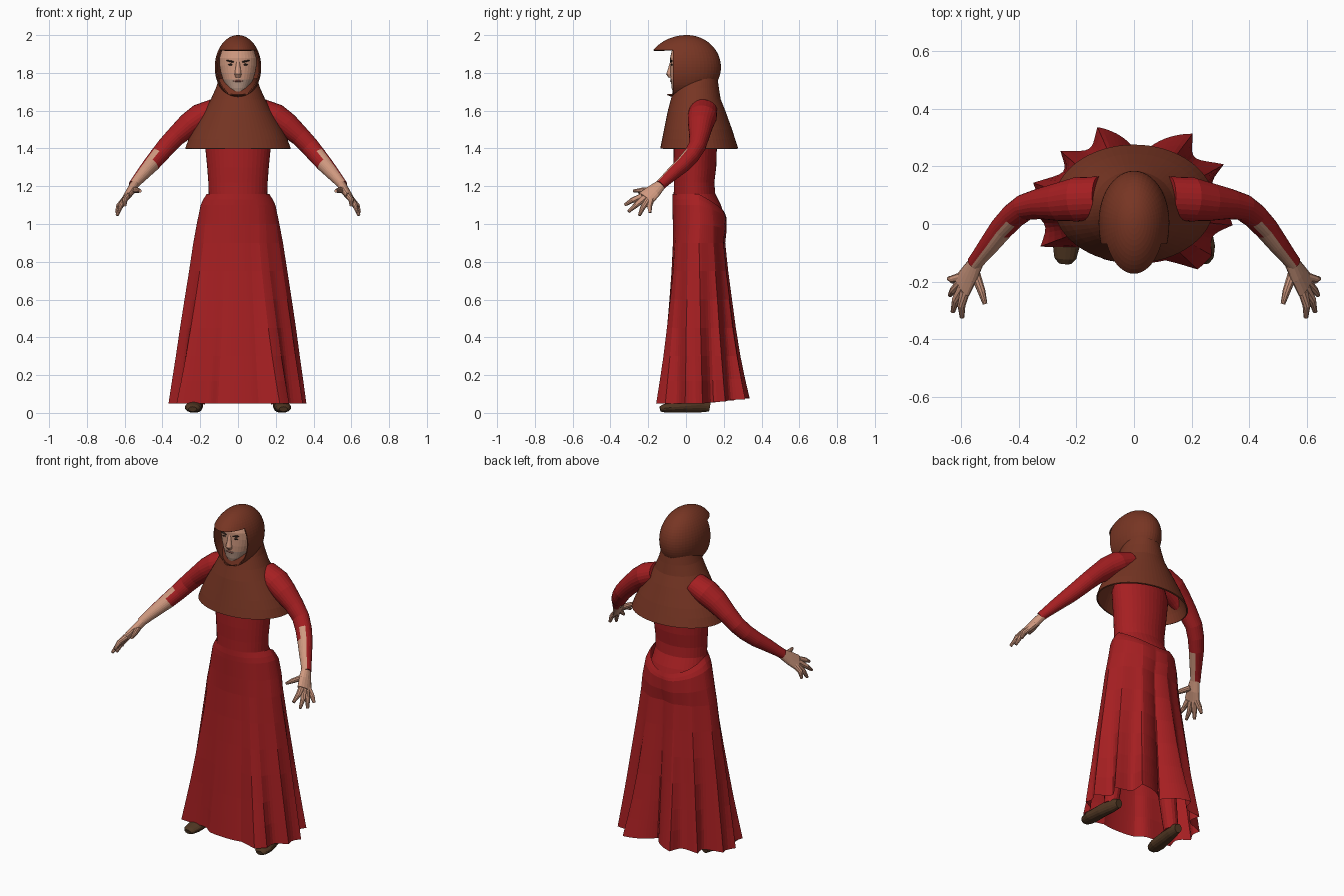
import bpy, bmesh, math
from mathutils import Vector

if "Cube" in bpy.data.objects:
    bpy.data.objects.remove(bpy.data.objects["Cube"], do_unlink=True)


def material(name, rgb):
    m = bpy.data.materials.new(name)
    m.use_nodes = True
    m.diffuse_color = (*rgb, 1)
    m.node_tree.nodes["Principled BSDF"].inputs["Base Color"].default_value = (*rgb, 1)
    return m


RED = material("red cloth", (0.38, 0.0135, 0.0155))
BROWN = material("brown hood cloth", (0.185, 0.036, 0.017))
SKIN = material("skin", (0.63, 0.32, 0.215))
STUBBLE = material("grey stubble", (0.46, 0.30, 0.23))
LEATHER = material("dark leather", (0.078, 0.037, 0.016))
DARK = material("dark hair", (0.03, 0.018, 0.014))
LIP = material("lips", (0.36, 0.13, 0.10))
Y, Z = Vector((0, 1, 0)), Vector((0, 0, 1))
parts = []


def finish(name, bm, mats, mirror=False, thick=0):
    bmesh.ops.recalc_face_normals(bm, faces=bm.faces)
    mesh = bpy.data.meshes.new(name)
    bm.to_mesh(mesh)
    bm.free()
    for m in mats:
        mesh.materials.append(m)
    ob = bpy.data.objects.new(name, mesh)
    bpy.context.collection.objects.link(ob)
    if mirror:
        ob.modifiers.new("Mirror", "MIRROR")
    if thick:
        s = ob.modifiers.new("Thickness", "SOLIDIFY")
        s.thickness, s.offset = thick, -1
    parts.append(ob)


def skin_rings(rings, cap=True):
    """Join rings of points into one surface."""
    bm = bmesh.new()
    rows = [[bm.verts.new(p) for p in ring] for ring in rings]
    for lo, hi in zip(rows, rows[1:]):
        for i in range(len(lo)):
            j = (i + 1) % len(lo)
            bm.faces.new((lo[i], lo[j], hi[j], hi[i]))
    if cap:
        bm.faces.new(rows[0])
        bm.faces.new(rows[-1])
    bmesh.ops.recalc_face_normals(bm, faces=bm.faces)
    return bm


def tube(pts, sides=20, ref=Y, upright=False, cap=True):
    """Elliptical sections (x, y, z, a, b) along a path."""
    rings = []
    for i, (x, y, z, a, b) in enumerate(pts):
        t = Z
        if not upright:
            p, q = pts[max(i - 1, 0)], pts[min(i + 1, len(pts) - 1)]
            t = (Vector(q[:3]) - Vector(p[:3])).normalized()
        u = ref.cross(t).normalized()
        v = t.cross(u)
        angles = [math.tau * k / sides for k in range(sides)]
        rings.append([Vector((x, y, z)) + u * a * math.cos(k) + v * b * math.sin(k) for k in angles])
    return skin_rings(rings, cap)


def column(rows, sides=40, cap=True):
    """Upright loft from rows of (z, half width, centre y, half depth)."""
    return tube([(0, cy, z, rx, ry) for z, rx, cy, ry in rows], sides, upright=True, cap=cap)


def ball(name, loc, size, mat, tilt=0, mirror=False):
    bm = bmesh.new()
    bmesh.ops.create_uvsphere(bm, u_segments=16, v_segments=8, radius=1)
    for v in bm.verts:
        x, y, z = (c * s for c, s in zip(v.co, size))
        v.co = Vector((x, y, z + x * tilt)) + Vector(loc)
    finish(name, bm, [mat], mirror)


# Skirt: folds run between hem peaks (degrees, reach, depth of the valley after)
PEAKS = [(-15, .355, .06), (0, .362, .2), (21, .335, .2), (48, .305, .5), (117, .28, .2), (147, .305, .2),
         (171, .355, .06), (186, .37, .12), (207, .365, .2), (243, .235, .06), (297, .24, .04),
         (312, .33, 0), (324, .335, .12)]
CLEFT = (48, 117)


def hem_reach(deg):
    for k, (a, r, depth) in enumerate(PEAKS):
        b, r2, _ = PEAKS[(k + 1) % len(PEAKS)]
        u = ((deg - a) % 360) / ((b - a) % 360)
        if u < 1:
            valley = 1 - abs(2 * u - 1) if a == CLEFT[0] else math.sin(math.pi * u)
            return (r + (r2 - r) * u) * (1 - depth * valley)


def oval(ang, rx, ry):
    return 1 / math.hypot(math.cos(ang) / rx, math.sin(ang) / ry)


# rows: height, half width, front y, back y, fold strength, back dip
SKIRT = [(1.16, .165, -.07, .20, 0, .09), (1.13, .184, -.072, .21, .01, .08), (1.1, .198, -.072, .216, .03, .065),
         (1.0, .219, -.07, .218, .07, .03), (.9, .238, -.07, .208, .14, 0), (.75, .261, -.078, .222, .25, 0),
         (.6, .284, -.09, .24, .38, 0), (.45, .306, -.104, .258, .52, 0), (.3, .326, -.118, .28, .68, 0),
         (.17, .344, -.132, .3, .84, -.015), (.05, .36, -.145, .32, 1, -.03)]
rings = []
for z, rx, front, back, fold, dip in SKIRT:
    ring = []
    for deg in range(0, 360, 3):
        ang = math.radians(deg)
        pleat = hem_reach(deg) / oval(ang, .36, .2325)
        strength = fold ** (.6 if CLEFT[0] < deg < CLEFT[1] else 1)
        r = oval(ang, rx, (back - front) / 2) * (1 + (pleat - 1) * strength)
        s = math.sin(ang)
        ring.append((r * math.cos(ang), (front + back) / 2 + r * s, z - dip * max(0, s)))
    rings.append(ring)
finish("skirt", skin_rings(rings, cap=False), [RED])

# Body under the cape, and trouser legs
finish("torso", column([(.98, .15, .06, .1), (1.06, .17, .066, .133), (1.1, .165, .058, .127),
                        (1.16, .155, .045, .11), (1.22, .157, .043, .107), (1.3, .163, .047, .113),
                        (1.45, .178, .05, .115), (1.6, .13, .06, .08)]), [RED])
finish("legs", tube([(.09, .07, 1.02, .075, .08), (.15, .06, .55, .06, .065), (.215, .06, .05, .04, .042)],
                    16), [RED], True)

# Shoes
finish("shoes", tube([(.212, .125, .033, .022, .026), (.217, .07, .042, .033, .04), (.228, 0, .036, .038, .034),
                      (.236, -.08, .029, .046, .028), (.239, -.12, .024, .038, .021),
                      (.24, -.137, .02, .022, .013)], 16, Z), [LEATHER], True)

# Arms: sleeve with a bare strip along the inner forearm
bm = tube([(.12, .09, 1.605, .06, .075), (.2, .086, 1.567, .07, .077), (.26, .077, 1.525, .064, .067),
           (.33, .07, 1.463, .053, .053), (.38, .058, 1.41, .05, .046), (.42, .028, 1.362, .047, .044),
           (.46, -.015, 1.315, .043, .041), (.5, -.067, 1.27, .036, .036), (.53, -.105, 1.235, .03, .031),
           (.555, -.137, 1.205, .026, .028)], 24)
inner = Vector((-.75, -.6, .1))
for f in bm.faces:
    f.material_index = int(f.calc_center_median().x > .43 and f.normal.dot(inner) > 0)
finish("arms", bm, [RED, SKIN], True)

# Hands
finish("palms", tube([(.545, -.127, 1.213, .024, .027), (.57, -.172, 1.172, .023, .041),
                      (.597, -.215, 1.135, .017, .05)], 16), [SKIN], True)
FINGERS = {"thumb": ((.553, -.17, 1.18), (.53, -.235, 1.178), (.518, -.278, 1.175)),
           "index_finger": ((.588, -.235, 1.145), (.6, -.285, 1.125), (.598, -.325, 1.1)),
           "middle_finger": ((.595, -.22, 1.137), (.62, -.265, 1.1), (.63, -.305, 1.065)),
           "ring_finger": ((.6, -.2, 1.13), (.627, -.23, 1.085), (.64, -.247, 1.045)),
           "little_finger": ((.6, -.185, 1.13), (.632, -.193, 1.095), (.643, -.19, 1.06))}
for name, (a, b, c) in FINGERS.items():
    finish(name, tube([(*a, .017, .018), (*b, .014, .014), (*c, .008, .008)], 10), [SKIN], True)

# Head with a stubbled jaw
bm = column([(1.66, .045, .01, .045), (1.70, .038, -.035, .035), (1.72, .056, -.02, .056),
             (1.74, .068, -.01, .068), (1.765, .08, -.004, .077), (1.80, .091, 0, .083),
             (1.84, .098, 0, .083), (1.88, .098, 0, .084), (1.94, .08, 0, .07)], 32)
for f in bm.faces:
    c = f.calc_center_median()
    f.material_index = int(c.z < 1.765 and c.y < -.02)
finish("head", bm, [SKIN, STUBBLE])
finish("nose", tube([(0, -.072, 1.865, .012, .010), (0, -.08, 1.825, .013, .014),
                     (0, -.087, 1.793, .018, .018), (0, -.08, 1.778, .014, .012)], 12), [SKIN])
ball("eyes", (.037, -.075, 1.844), (.015, .006, .005), DARK, -.05, True)
ball("brows", (.038, -.077, 1.861), (.024, .008, .0045), DARK, .2, True)
ball("mouth", (0, -.078, 1.757), (.027, .006, .005), LIP)

# Cape over the shoulders
finish("cape", column([(1.40, .28, .07, .206), (1.45, .261, .067, .193), (1.5, .236, .064, .18),
                       (1.6, .177, .056, .152), (1.66, .144, .052, .132), (1.72, .117, .054, .12),
                       (1.77, .1, .062, .105)], 64, cap=False), [BROWN], thick=.008)

# Hood: stretched dome with the face opening cut out below the peak
bm = bmesh.new()
bmesh.ops.create_uvsphere(bm, u_segments=48, v_segments=32, radius=1)
for v in bm.verts:
    v.co = Vector((v.co.x * .123, .005 + v.co.y * (.21 if v.co.y < 0 else .18), 1.83 + v.co.z * .17))
PEAK_Z, EDGE_Y, CHIN_Z = 1.92, -.07, 1.683
for co, no in (((0, 0, PEAK_Z), Z), ((0, EDGE_Y, 0), Y), ((0, 0, CHIN_Z), Z)):
    bmesh.ops.bisect_plane(bm, geom=bm.verts[:] + bm.edges[:] + bm.faces[:], plane_co=co, plane_no=no)
opening = [f for f in bm.faces if f.calc_center_median().y < EDGE_Y
           and CHIN_Z < f.calc_center_median().z < PEAK_Z]
bmesh.ops.delete(bm, geom=opening, context="FACES")
finish("hood", bm, [BROWN], thick=.006)

# Smooth shading with kept creases
for ob in bpy.context.view_layer.objects:
    ob.select_set(ob in parts)
bpy.context.view_layer.objects.active = parts[0]
bpy.ops.object.shade_smooth_by_angle(angle=math.radians(60))
